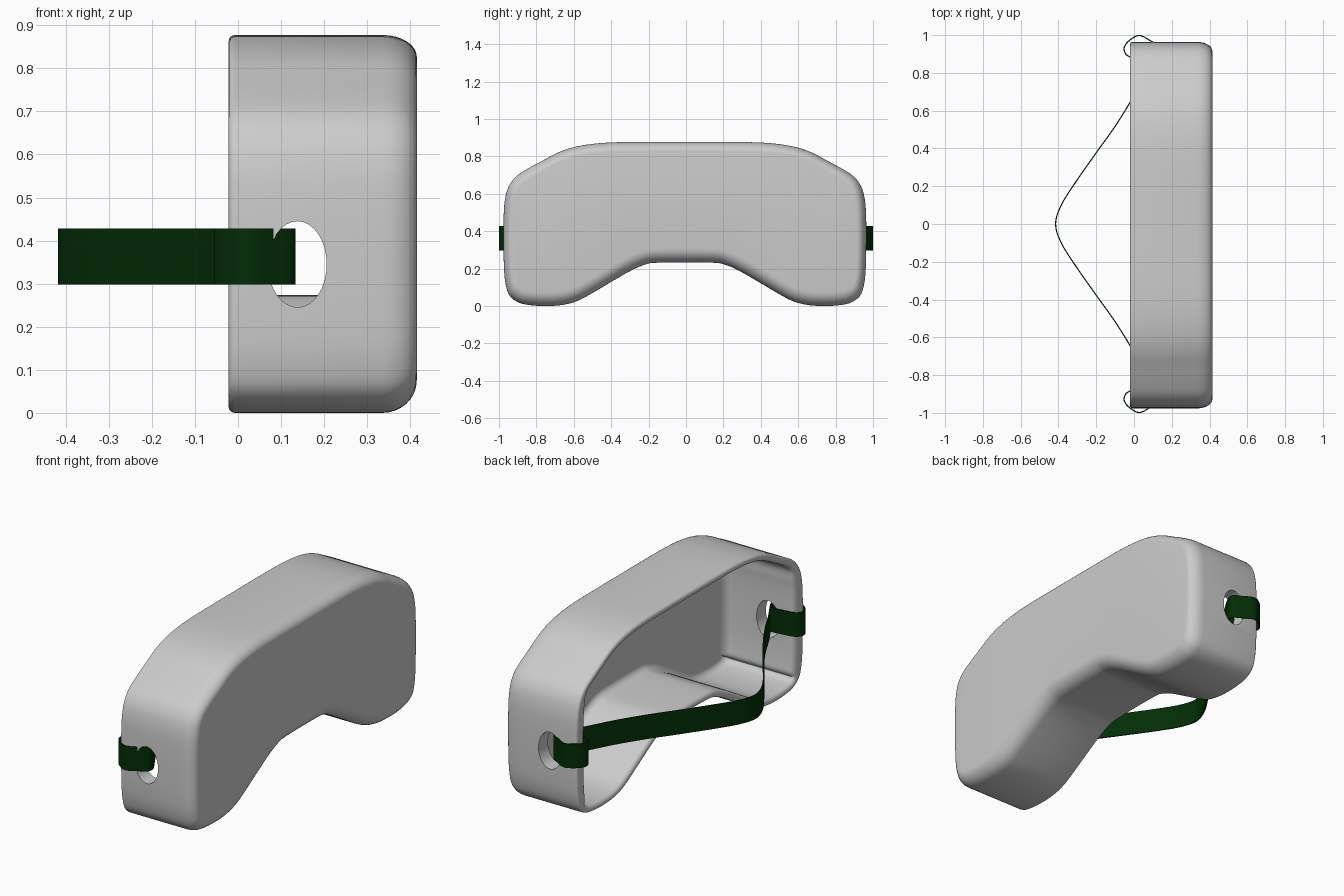
import bpy, bmesh, math
from mathutils import Vector

if "Cube" in bpy.data.objects:
    bpy.data.objects.remove(bpy.data.objects["Cube"])


def spline(pts, n, closed):
    """Catmull-Rom curve through 2D points."""
    p = [Vector(q) for q in pts]
    m = len(p)
    get = (lambda i: p[i % m]) if closed else (lambda i: p[max(0, min(m - 1, i))])
    out = []
    for i in range(m if closed else m - 1):
        a, b, c, d = get(i - 1), get(i), get(i + 1), get(i + 2)
        for k in range(n):
            t = k / n
            out.append(0.5 * (2 * b + (c - a) * t + (2 * a - 5 * b + 4 * c - d) * t * t
                              + (3 * b - a - 3 * c + d) * t ** 3))
    if not closed:
        out.append(p[-1])
    return out


def make_object(name, bm):
    bmesh.ops.recalc_face_normals(bm, faces=bm.faces)
    me = bpy.data.meshes.new(name)
    bm.to_mesh(me)
    bm.free()
    ob = bpy.data.objects.new(name, me)
    bpy.context.collection.objects.link(ob)
    return ob


def activate(ob):
    bpy.ops.object.select_all(action='DESELECT')
    ob.select_set(True)
    bpy.context.view_layer.objects.active = ob


# Visor shell: one outline (y, z) swept through depth, inset for wall and rounded edges
half = [(0.14, 0.232), (0.22, 0.219), (0.30, 0.183), (0.40, 0.125), (0.50, 0.066),
        (0.58, 0.025), (0.66, 0.005), (0.75, 0.0), (0.83, 0.005), (0.89, 0.019),
        (0.937, 0.055), (0.958, 0.115), (0.967, 0.2), (0.97, 0.34), (0.969, 0.48),
        (0.962, 0.57), (0.942, 0.64), (0.90, 0.695), (0.83, 0.74), (0.75, 0.783),
        (0.68, 0.82), (0.60, 0.848), (0.50, 0.866), (0.38, 0.875), (0.2, 0.877)]
STEPS = 4
outline = spline(half + [(-y, z) for y, z in reversed(half)], STEPS, True)
N = len(outline)
inward = []
for i in range(N):
    t = (outline[(i + 1) % N] - outline[i - 1]).normalized()
    inward.append(Vector((-t.y, t.x)))


def arc(cx, ci, rx, ri, a0, a1, n):
    """Rounded corner in (depth, inset) space."""
    return [(cx + rx * math.cos(math.radians(a0 + (a1 - a0) * k / n)),
             ci + ri * math.sin(math.radians(a0 + (a1 - a0) * k / n))) for k in range(n + 1)]


section = (arc(0.345, 0.075, 0.045, 0.035, 0, -90, 6)       # inner front corner
           + arc(0.005, 0.018, 0.027, 0.022, 90, 180, 5)    # rim
           + arc(-0.007, 0.015, 0.015, 0.015, 180, 270, 4)
           + arc(0.335, 0.05, 0.08, 0.05, -90, 0, 8))       # outer front corner
inner_end, outer_start = 13, len(section) - 9
bm = bmesh.new()
rings = []
for k, (x, d) in enumerate(section):
    ring = []
    for p, w in zip(outline, inward):
        f = 1 + 0.5 * max(0, w.y) if k >= outer_start else 1  # softer lower front edge
        g = 1 + 1.0 * abs(w.x) ** 3 if k < inner_end else f   # thicker side walls
        ring.append(bm.verts.new((x, p.x + w.x * d * g - 0.006, p.y + w.y * d * f)))
    rings.append(ring)
for a, b in zip(rings, rings[1:]):
    for i in range(N):
        j = (i + 1) % N
        bm.faces.new((a[i], a[j], b[j], b[i]))
# flat front walls: strips joining the lower edge to the upper edge
last = (len(half) - 1) * STEPS
for ring in (rings[0], rings[-1]):
    for i in range(last // 2 - N // 2, last // 2):
        idx = [i % N, (i + 1) % N, (last - i - 1) % N, (last - i) % N]
        bm.faces.new([ring[q] for q in dict.fromkeys(idx)])
shell = make_object("visor_shell", bm)

# Oval strap holes in both side walls
for s in (-1, 1):
    bpy.ops.mesh.primitive_cylinder_add(vertices=32, radius=1, depth=0.3,
                                        location=(0.138, s * 0.97, 0.345),
                                        rotation=(math.pi / 2, 0, 0))
    cutter = bpy.context.object
    cutter.name = "hole_cutter"
    cutter.scale = (0.068, 0.1, 1)
    cutter.hide_render = True
    mod = shell.modifiers.new("strap_hole", 'BOOLEAN')
    mod.operation = 'DIFFERENCE'
    mod.solver = 'EXACT'
    mod.object = cutter
    activate(shell)
    bpy.ops.object.modifier_apply(modifier=mod.name)
    bpy.data.objects.remove(cutter)
bpy.ops.object.shade_smooth_by_angle(angle=math.radians(35))

# Strap: ribbon around the head, out through each hole and back round the rim
side = [(-0.385, 0.10), (-0.31, 0.22), (-0.205, 0.37), (-0.105, 0.51), (-0.02, 0.645),
        (0.05, 0.775), (0.10, 0.86), (0.128, 0.91), (0.125, 0.945), (0.09, 0.968),
        (0.03, 0.998), (-0.02, 0.975), (-0.05, 0.94), (-0.047, 0.905), (-0.02, 0.885),
        (0.04, 0.875), (0.10, 0.868)]
path = spline([(x, -y) for x, y in reversed(side)] + [(-0.415, 0)] + side, 6, False)
bm = bmesh.new()
low = [bm.verts.new((p.x, p.y, 0.298)) for p in path]
high = [bm.verts.new((p.x, p.y, 0.428)) for p in path]
for i in range(len(path) - 1):
    bm.faces.new((low[i], low[i + 1], high[i + 1], high[i]))
strap = make_object("head_strap", bm)
mod = strap.modifiers.new("thickness", 'SOLIDIFY')
mod.thickness = 0.006
mod.offset = 0
green = bpy.data.materials.new("strap_green")
green.diffuse_color = (0.001, 0.026, 0.002, 1)
green.use_nodes = True
green.node_tree.nodes["Principled BSDF"].inputs["Base Color"].default_value = green.diffuse_color
strap.data.materials.append(green)
activate(strap)
bpy.ops.object.modifier_apply(modifier=mod.name)
bpy.ops.object.shade_smooth_by_angle(angle=math.radians(40))
